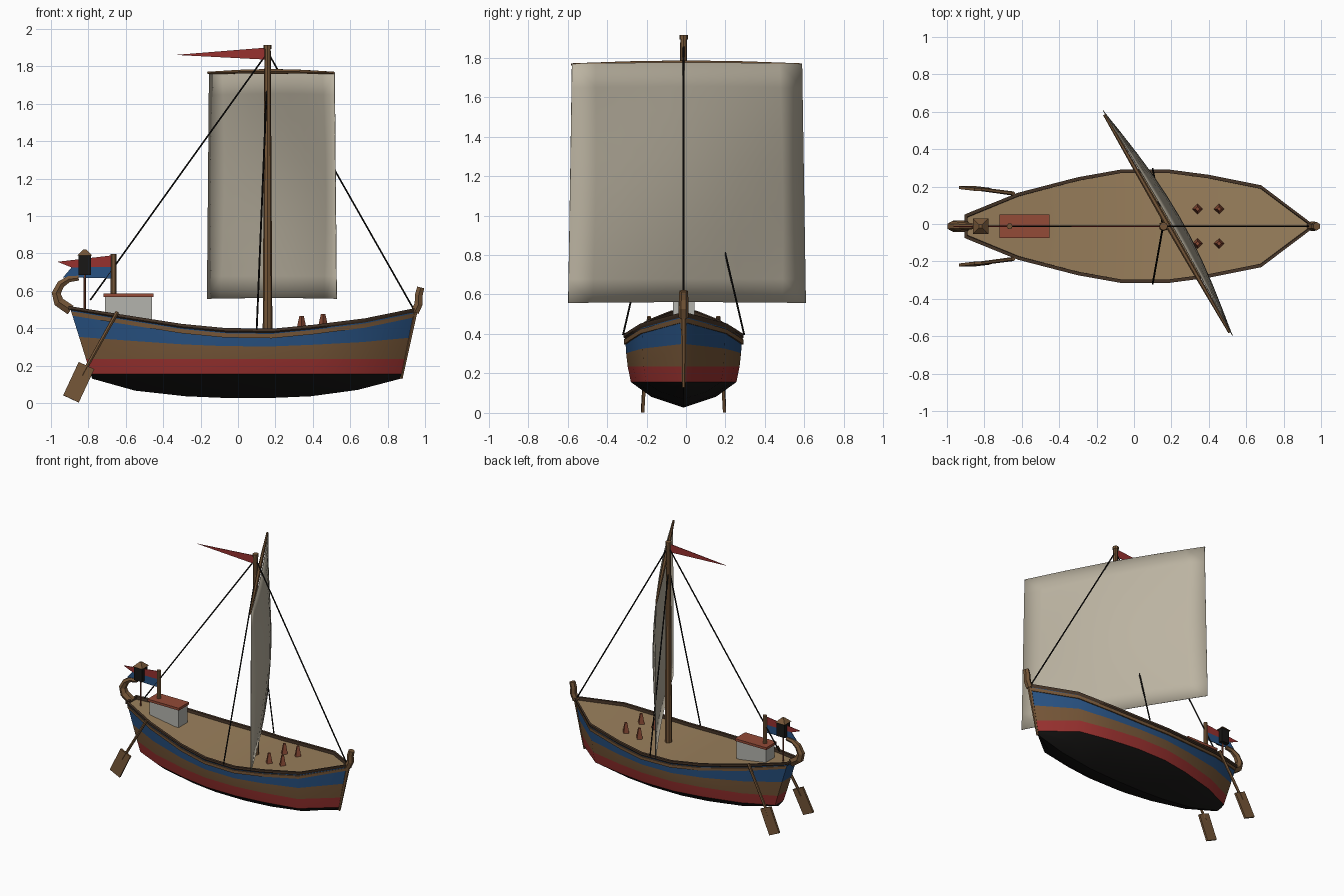
import bpy, bmesh
from math import sin, pi
from mathutils import Vector, Matrix

if "Cube" in bpy.data.objects:
    bpy.data.objects.remove(bpy.data.objects["Cube"])

CY = -0.012  # centre line of the boat


def mat(name, r, g, b):
    m = bpy.data.materials.new(name)
    m.diffuse_color = tuple((v / 255) ** 2.2 for v in (r, g, b)) + (1,)
    m.use_nodes = True
    m.node_tree.nodes["Principled BSDF"].inputs["Base Color"].default_value = m.diffuse_color
    return m


BLACK = mat("black", 30, 29, 28)
RED = mat("red", 150, 52, 50)
BROWN = mat("brown", 116, 86, 58)
DARK = mat("dark_brown", 72, 56, 44)
BLUE = mat("blue", 44, 82, 128)
DECK = mat("deck_tan", 152, 126, 92)
CANVAS = mat("canvas", 186, 178, 160)
WHITE = mat("off_white", 178, 178, 172)
TILE = mat("roof_red", 146, 76, 58)
ROPE = mat("rope", 26, 25, 24)
PEG = mat("peg_red", 135, 75, 55)


def finish(name, bm, mats, smooth=False):
    bmesh.ops.remove_doubles(bm, verts=bm.verts, dist=1e-5)
    bmesh.ops.recalc_face_normals(bm, faces=bm.faces)
    me = bpy.data.meshes.new(name)
    bm.to_mesh(me)
    bm.free()
    for m in mats:
        me.materials.append(m)
    ob = bpy.data.objects.new(name, me)
    bpy.context.collection.objects.link(ob)
    if smooth:
        bpy.ops.object.select_all(action='DESELECT')
        ob.select_set(True)
        bpy.context.view_layer.objects.active = ob
        bpy.ops.object.shade_smooth_by_angle(angle=0.6)
    return ob


def tube(name, pts, radii, m, res=1):
    """Rod along pts with a radius per point; 4 + 2*res sides."""
    cu = bpy.data.curves.new(name, 'CURVE')
    cu.dimensions = '3D'
    cu.bevel_depth = 1
    cu.bevel_resolution = res
    cu.use_fill_caps = True
    sp = cu.splines.new('POLY')
    sp.points.add(len(pts) - 1)
    for p, co, r in zip(sp.points, pts, radii):
        p.co = (*co, 1)
        p.radius = r
    sp.use_smooth = False
    cu.materials.append(m)
    ob = bpy.data.objects.new(name, cu)
    bpy.context.collection.objects.link(ob)
    bpy.ops.object.select_all(action='DESELECT')
    ob.select_set(True)
    bpy.context.view_layer.objects.active = ob
    bpy.ops.object.convert(target='MESH')


def box(name, c, size, m):
    bm = bmesh.new()
    bmesh.ops.create_cube(bm, size=1, matrix=Matrix.Translation(c) @ Matrix.Diagonal((*size, 1)))
    return finish(name, bm, [m])


def cone(name, base, r1, r2, h, m, sides=4, turn=0):
    bm = bmesh.new()
    M = Matrix.Translation(Vector(base) + Vector((0, 0, h / 2))) @ Matrix.Rotation(turn, 4, 'Z')
    bmesh.ops.create_cone(bm, cap_ends=True, segments=sides, radius1=r1, radius2=r2, depth=h, matrix=M)
    return finish(name, bm, [m])


# Hull stations: x at sheer, x at keel, half width, sheer z, keel z
STATIONS = [(-.90, -.78, .058, .515, .13), (-.62, -.55, .172, .47, .066), (-.30, -.28, .255, .42, .036),
            (-.07, -.07, .296, .398, .027), (.18, .18, .297, .394, .027), (.40, .39, .268, .415, .036),
            (.68, .64, .212, .45, .07), (.95, .87, .008, .505, .13)]


def loft(name, section, mats, bands, closed=False, ends=False):
    """Sweep a half section along the stations on both sides."""
    bm = bmesh.new()
    sides = []
    for s in (1, -1):
        rows = []
        for xt, xb, w, zs, zk in STATIONS:
            row = []
            for y, z in section(w, zs, zk):
                x = xb + (xt - xb) * (z - zk) / (zs - zk)
                row.append(bm.verts.new((x, CY + s * max(y, 0), z)))
            rows.append(row)
        sides.append(rows)
        n = len(rows[0])
        for a, b in zip(rows, rows[1:]):
            for i in range(n if closed else n - 1):
                j = (i + 1) % n
                bm.faces.new((a[i], a[j], b[j], b[i])).material_index = bands[i]
    if ends:
        for k in (0, -1):
            p, q = sides[0][k], sides[1][k]
            for i in range(len(p) - 1):
                f = bm.faces.new((p[i], p[i + 1], q[i + 1], q[i]))
                f.material_index = bands[i] if k == 0 else 2
    bmesh.ops.dissolve_degenerate(bm, dist=1e-6, edges=bm.edges)
    return finish(name, bm, mats, True)


# Hull with painted bands
loft("hull", lambda w, zs, zk: [(0, zk), (.55 * w, zk + .42 * (.156 - zk)), (.9 * w, .156), (.955 * w, .236),
                                (.98 * w, .236 + (zs - .236) * .42), (w, zs)],
     [BLACK, RED, BROWN, BLUE], [0, 0, 1, 2, 3], ends=True)

# Rubbing strake, rail and deck follow the sheer
loft("strake", lambda w, zs, zk: [(.97 * w, zs - .048), (w + .006, zs - .048), (w + .006, zs - .025), (.97 * w, zs - .025)],
     [BROWN], [0] * 4, closed=True)
loft("rail", lambda w, zs, zk: [(w - .012, zs - .03), (w + .007, zs - .012), (w + .007, zs + .003), (w - .012, zs + .003)],
     [DARK], [0] * 4, closed=True)
loft("deck", lambda w, zs, zk: [(0, zs - .02), (w - .004, zs - .02)], [DECK], [0])
box("stern_rail", (-.897, CY, .508), (.016, .125, .02), DARK)

# Stem and stern posts
tube("stem", [(.872, CY, .13), (.948, CY, .5)], [.009, .016], BROWN)
tube("bow_post", [(.945, CY, .485), (.966, CY, .53), (.966, CY, .575), (.977, CY, .618)],
     [.025, .025, .024, .022], BROWN)
tube("stern_horn", [(-.895, CY, .497), (-.958, CY, .54), (-.972, CY, .587), (-.947, CY, .635),
                    (-.905, CY, .662), (-.852, CY, .668)], [.032, .032, .028, .024, .019, .015], BROWN)

# Mast with cap
MX = .158
tube("mast", [(MX, CY, .37), (MX, CY, 1.9)], [.026, .017], BROWN, 2)
tube("mast_cap", [(MX, CY, 1.893), (MX, CY, 1.915)], [.022, .022], BROWN, 2)

# Yard and sail, braced at an angle
MID = Vector((.176, .002, 0))
ALONG = Vector((.4985, -.867, 0))
OUT = Vector((.867, .4985, 0))
tube("yard", [MID + ALONG * s * .672 + Vector((0, 0, 1.773 - .008 * s * s)) for s in (-1, -.5, 0, .5, 1)],
     [.007, .012, .015, .012, .007], BROWN)
bm = bmesh.new()
N = 10
grid = []
for j in range(N + 1):
    v = j / N
    row = []
    for i in range(N + 1):
        u = i / N
        belly = .008 + .07 * sin(pi * u) * (.2 + .8 * sin(pi * v))
        p = MID + ALONG * (2 * u - 1) * (.694 - .022 * v) + OUT * belly
        p.z = .557 + (1.211 + .008 * sin(pi * u)) * v
        if j == 0:
            p.z += .004 * sin(pi * u)
        row.append(bm.verts.new(p))
    grid.append(row)
for a, b in zip(grid, grid[1:]):
    for i in range(N):
        bm.faces.new((a[i], a[i + 1], b[i + 1], b[i]))
sail = finish("sail", bm, [CANVAS], True)
sail.modifiers.new("thickness", 'SOLIDIFY').thickness = .004

# Rigging
for name, a, b in (("backstay", (.148, CY, 1.86), (-.79, CY, .55)),
                   ("forestay", (.168, CY, 1.86), (.94, CY, .5)),
                   ("shroud_left", (.155, CY, 1.72), (.10, CY + .307, .395)),
                   ("shroud_right", (.155, CY, 1.72), (.10, CY - .307, .395))):
    tube(name, [a, b], [.005, .005], ROPE)


# Flags
def flag(name, outline, m):
    bm = bmesh.new()
    bm.faces.new([bm.verts.new((x, CY, z)) for x, z in outline])
    finish(name, bm, [m]).modifiers.new("thickness", 'SOLIDIFY').thickness = .004


flag("pennant", [(.15, 1.9), (.15, 1.836), (-.335, 1.861)], RED)
flag("flag_upper", [(-.665, .79), (-.965, .755), (-.89, .725), (-.665, .728)], RED)
flag("flag_lower", [(-.665, .728), (-.89, .725), (-.935, .672), (-.665, .666)], BLUE)
tube("flag_post", [(-.665, CY, .45), (-.665, CY, .797)], [.017, .016], BROWN)

# Cabin
box("cabin", (-.585, CY, .5), (.25, .108, .14), WHITE)
box("cabin_roof", (-.586, CY, .576), (.268, .126, .018), TILE)

# Stern lantern
tube("lantern_pole", [(-.82, CY, .47), (-.82, CY, .69)], [.006, .006], PEG)
box("lantern", (-.82, CY, .737), (.066, .066, .106), BLACK)
cone("lantern_roof", (-.82, CY, .788), .058, .012, .032, BROWN, 4, pi / 4)

# Deck pegs
for x, z in ((.34, .385), (.455, .396)):
    for s in (1, -1):
        cone("deck_peg", (x, CY + s * .093, z), .029, .012, .08, PEG)

# Steering oars
for s, side in ((1, "left"), (-1, "right")):
    top = Vector((-.645, CY + s * .175, .487))
    neck = Vector((-.81, CY + s * .197, .2))
    tip = Vector((-.893, CY + s * .207, .022))
    tube("oar_shaft_" + side, [top, neck.lerp(tip, .3)], [.011, .010], BROWN)
    d = (tip - neck).normalized()
    thin = Vector((0, 1, 0))
    thin = (thin - d * thin.dot(d)).normalized()
    wide = d.cross(thin)
    M = Matrix((wide, thin, d)).transposed().to_4x4()
    M = Matrix.Translation((neck + tip) / 2) @ M @ Matrix.Diagonal((.092, .016, (tip - neck).length, 1))
    bm = bmesh.new()
    bmesh.ops.create_cube(bm, size=1, matrix=M)
    finish("oar_blade_" + side, bm, [BROWN])
